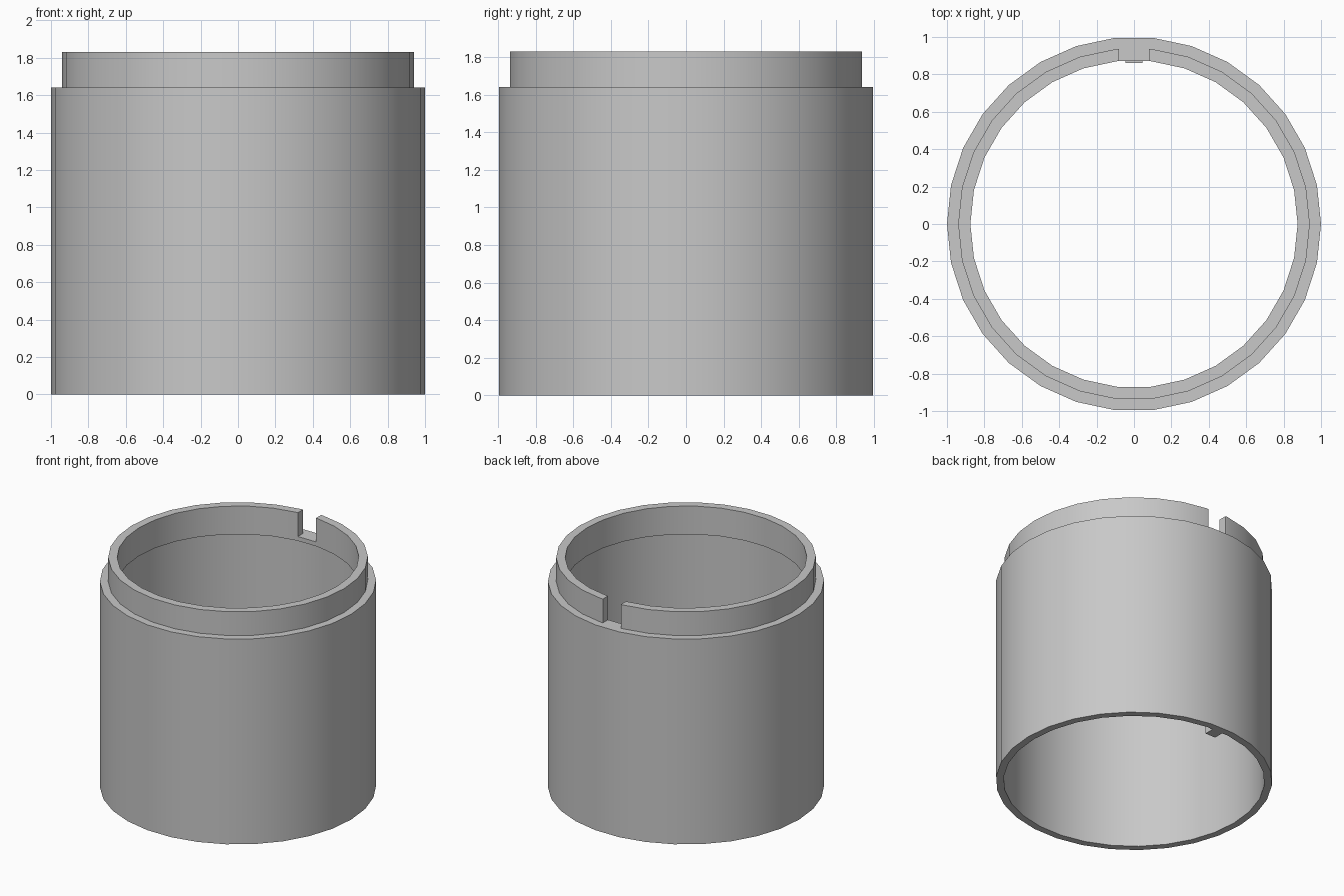
import bpy
import bmesh
import math

SIDES = 30

if "Cube" in bpy.data.objects:
    bpy.data.objects.remove(bpy.data.objects["Cube"], do_unlink=True)

grey = bpy.data.materials.new("plain grey")
grey.use_nodes = True
grey.diffuse_color = (0.58, 0.58, 0.58, 1)
grey.node_tree.nodes["Principled BSDF"].inputs["Base Color"].default_value = (0.58, 0.58, 0.58, 1)


def add_object(name, bm):
    bmesh.ops.recalc_face_normals(bm, faces=bm.faces[:])
    mesh = bpy.data.meshes.new(name)
    bm.to_mesh(mesh)
    bm.free()
    mesh.materials.append(grey)
    obj = bpy.data.objects.new(name, mesh)
    bpy.context.collection.objects.link(obj)
    return obj


def lathe(name, profile):
    """Turn a closed (radius, height) profile around the z axis."""
    bm = bmesh.new()
    rings = []
    for i in range(SIDES):
        a = math.tau * i / SIDES
        rings.append([bm.verts.new((r * math.cos(a), r * math.sin(a), z)) for r, z in profile])
    n = len(profile)
    for i in range(SIDES):
        here, after = rings[i], rings[(i + 1) % SIDES]
        for j in range(n):
            k = (j + 1) % n
            bm.faces.new((here[j], after[j], after[k], here[k]))
    return add_object(name, bm)


def box(name, low, high):
    bm = bmesh.new()
    bmesh.ops.create_cube(bm, size=1)
    for v in bm.verts:
        v.co = [lo + (c + 0.5) * (hi - lo) for c, lo, hi in zip(v.co, low, high)]
    return add_object(name, bm)


# Tube with a stepped, narrower collar on top
sleeve = lathe("stepped_sleeve", [
    (0.945, 0), (1, 0), (1, 1.64), (0.94, 1.64),
    (0.94, 1.83), (0.875, 1.83), (0.875, 1.605), (0.945, 1.605)])

# Slot through the back of the collar
cutter = box("slot_cutter", (-0.08, 0.8, 1.64), (0.08, 0.97, 1.95))
cutter.hide_render = True
slot = sleeve.modifiers.new("slot", "BOOLEAN")
slot.operation = "DIFFERENCE"
slot.solver = "EXACT"
slot.object = cutter

bpy.ops.object.select_all(action="DESELECT")
sleeve.select_set(True)
bpy.context.view_layer.objects.active = sleeve
bpy.ops.object.modifier_apply(modifier=slot.name)
bpy.data.objects.remove(cutter, do_unlink=True)
bpy.ops.object.shade_smooth_by_angle(angle=math.radians(30))

# Locating key inside the lower rim, in line with the slot
box("locating_key", (-0.045, 0.86, 0), (0.045, 0.943, 0.17))
